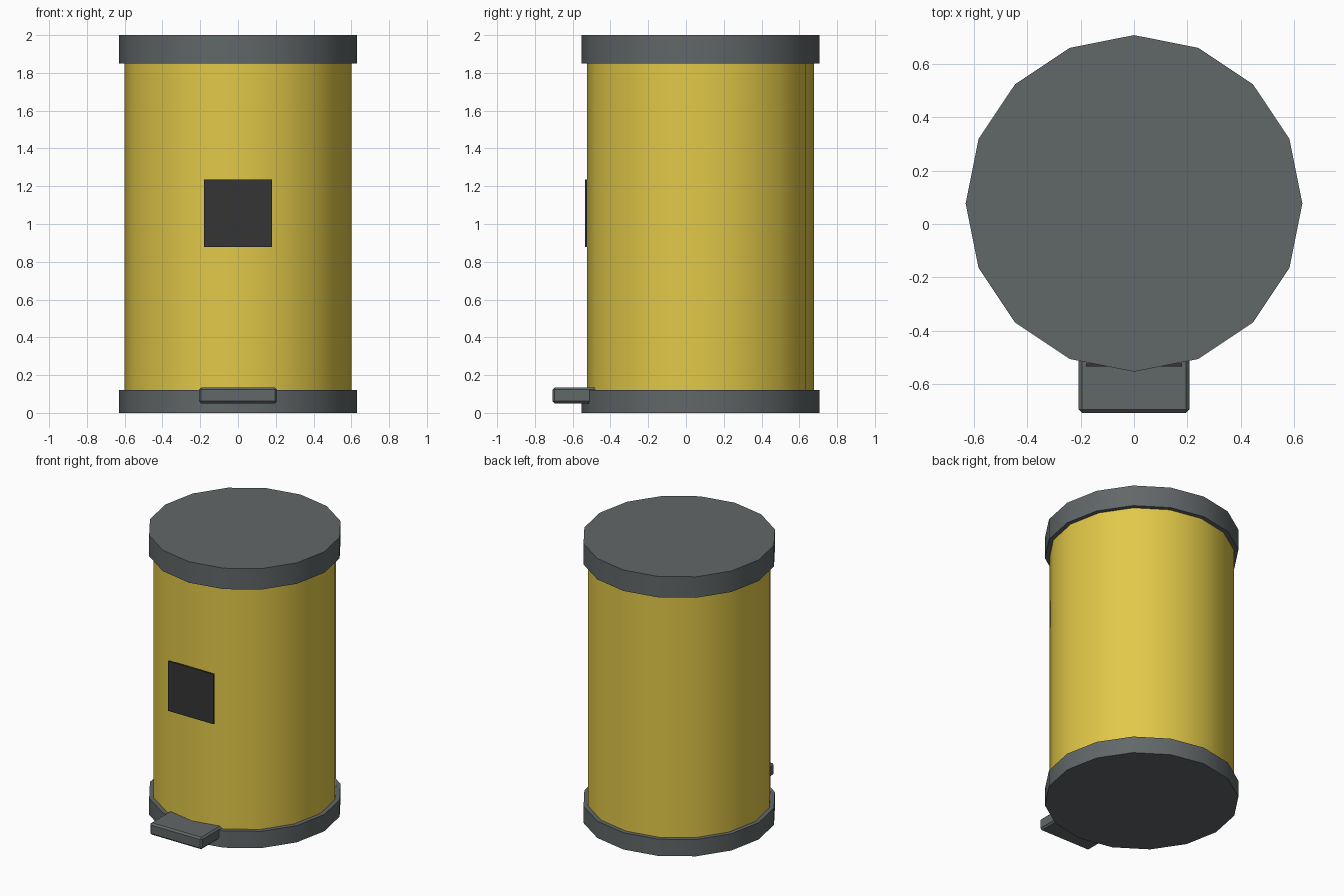
import bpy
from math import radians

if "Cube" in bpy.data.objects:
    bpy.data.objects.remove(bpy.data.objects["Cube"])

CY = 0.077  # centre of the can; the pedal sticks out to the front


def material(name, rgb):
    m = bpy.data.materials.new(name)
    m.diffuse_color = (*rgb, 1)
    m.use_nodes = True
    m.node_tree.nodes["Principled BSDF"].inputs["Base Color"].default_value = m.diffuse_color
    return m


yellow = material("yellow_paint", (0.76, 0.58, 0.065))
grey = material("dark_grey", (0.12, 0.135, 0.14))
black = material("black", (0.035, 0.035, 0.035))


def drum(name, radius, z0, z1, mat):
    bpy.ops.mesh.primitive_cylinder_add(
        vertices=16, radius=radius, depth=z1 - z0, location=(0, CY, (z0 + z1) / 2))
    ob = bpy.context.object
    ob.name = name
    ob.data.materials.append(mat)
    bpy.ops.object.shade_smooth_by_angle(angle=radians(30))
    return ob


def box(name, lo, hi, mat, bevel=0):
    bpy.ops.mesh.primitive_cube_add(
        size=1, location=[(a + b) / 2 for a, b in zip(lo, hi)])
    ob = bpy.context.object
    ob.name = name
    ob.scale = [b - a for a, b in zip(lo, hi)]
    bpy.ops.object.transform_apply(location=False, rotation=False, scale=True)
    ob.data.materials.append(mat)
    if bevel:
        mod = ob.modifiers.new("bevel", 'BEVEL')
        mod.width = bevel
        mod.segments = 1
    return ob


# Can body with wider base ring and lid
drum("body", 0.60, 0.12, 1.85, yellow)
drum("base", 0.63, 0.0, 0.12, grey)
drum("lid", 0.63, 1.85, 2.0, grey)

# Foot pedal running into the base
box("pedal", (-0.207, -0.707, 0.05), (0.207, -0.40, 0.135), grey, 0.012)

# Thin square plate on the front
box("front_plate", (-0.18, -0.534, 0.878), (0.18, -0.523, 1.235), black)
